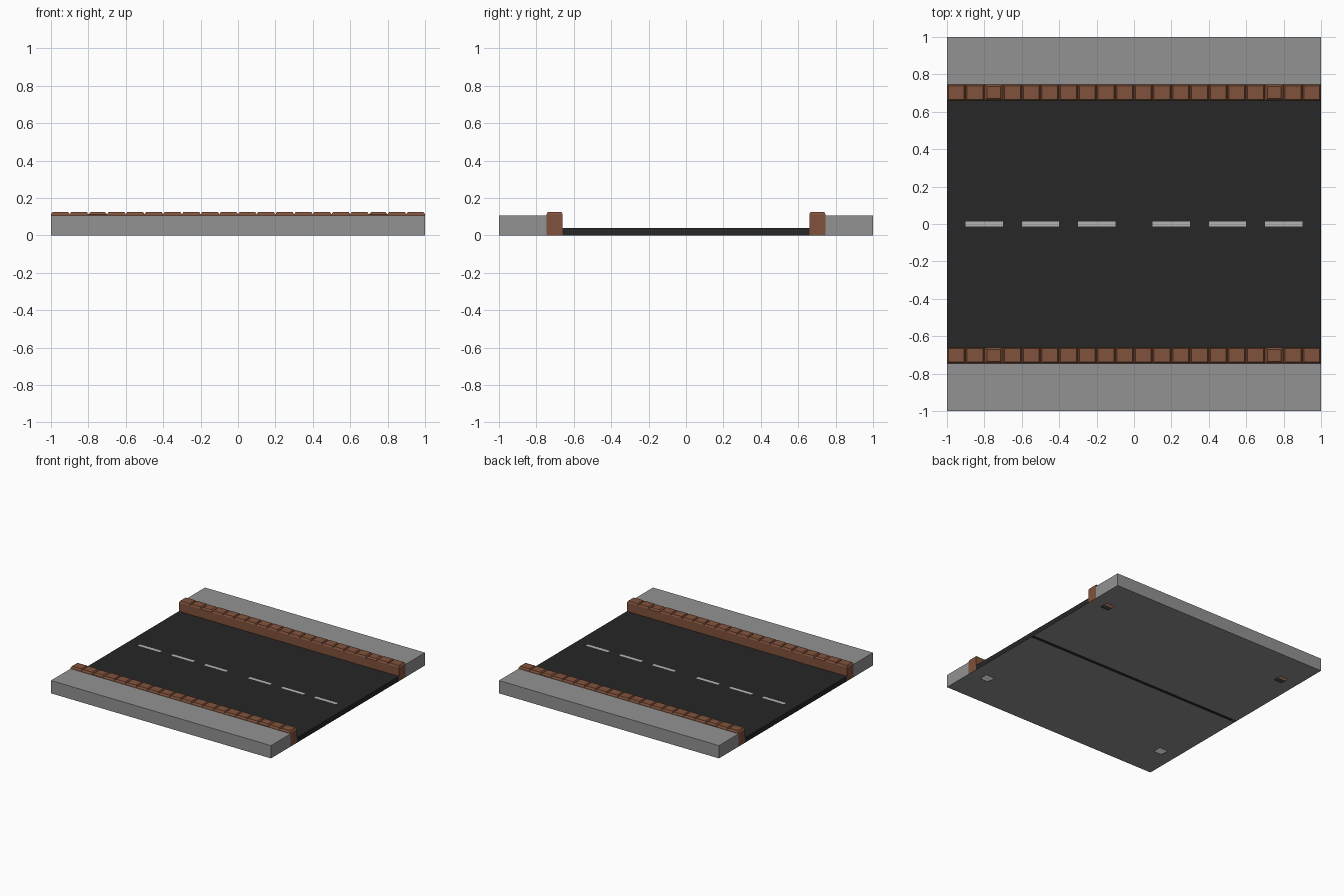
import bpy, bmesh

if "Cube" in bpy.data.objects:
    bpy.data.objects.remove(bpy.data.objects["Cube"])


def material(name, rgb):
    m = bpy.data.materials.new(name)
    m.diffuse_color = (*rgb, 1)
    m.use_nodes = True
    m.node_tree.nodes["Principled BSDF"].inputs["Base Color"].default_value = m.diffuse_color
    return m


asphalt = material("asphalt", (0.02, 0.02, 0.02))
brick = material("brick", (0.22, 0.085, 0.045))
paint = material("paint", (0.45, 0.46, 0.45))
concrete = material("concrete", (0.29, 0.29, 0.29))


def face(bm, *pts):
    return bm.faces.new([bm.verts.new(p) for p in pts])


def finish(bm, name, mat, recalc=True):
    bmesh.ops.remove_doubles(bm, verts=bm.verts[:], dist=1e-5)
    if recalc:
        bmesh.ops.recalc_face_normals(bm, faces=bm.faces[:])
    me = bpy.data.meshes.new(name)
    bm.to_mesh(me)
    bm.free()
    me.materials.append(mat)
    ob = bpy.data.objects.new(name, me)
    bpy.context.collection.objects.link(ob)
    return ob


def open_box(name, y0, y1, z1, mat):
    """Box over the full length, open underneath."""
    bm = bmesh.new()
    bmesh.ops.create_cube(bm, size=1)
    for v in bm.verts:
        v.co = (v.co.x * 2, y0 + (v.co.y + 0.5) * (y1 - y0), (v.co.z + 0.5) * z1)
    bm.normal_update()
    under = [f for f in bm.faces if f.normal.z < -0.5]
    bmesh.ops.delete(bm, geom=under, context='FACES')
    return finish(bm, name, mat, recalc=False)


ROAD, WALK = 0.66, 0.745           # curb edges in y
ROAD_Z, WALK_Z, BRICK_Z, TOP = 0.04, 0.105, 0.112, 0.125


def curb(name, s):
    """Hollow curb with a row of bevelled bricks along its top."""
    bm = bmesh.new()
    a, b = s * ROAD, s * WALK
    for i in range(20):
        x0, x1 = -1 + i * 0.1, -0.9 + i * 0.1
        # road-side wall and the strip above the sidewalk
        for y, z in ((a, ROAD_Z), (b, WALK_Z)):
            face(bm, (x0, y, z), (x1, y, z), (x1, y, BRICK_Z), (x0, y, BRICK_Z))
        # brick top, with two odd bricks inset further
        d = 0.014 if i in (2, 17) else 0.008
        e = s * (0.01 if i in (2, 17) else 0.006)
        low = [(x0, a, BRICK_Z), (x1, a, BRICK_Z), (x1, b, BRICK_Z), (x0, b, BRICK_Z)]
        high = [(x0 + d, a + e, TOP), (x1 - d, a + e, TOP),
                (x1 - d, b - e, TOP), (x0 + d, b - e, TOP)]
        face(bm, *high)
        for k in range(4):
            n = (k + 1) % 4
            face(bm, low[k], low[n], high[n], high[k])
    # end caps
    for x in (-1, 1):
        face(bm, (x, a, 0), (x, b, 0), (x, b, WALK_Z), (x, b, BRICK_Z),
             (x, a, BRICK_Z), (x, a, ROAD_Z))
    return finish(bm, name, brick)


def base_plate(name, s):
    """Underside sheet with two square holes under the curb."""
    bm = bmesh.new()
    xs = (-1, -0.89, -0.815, 0.815, 0.89, 1)
    ys = (0.01, 0.67, 0.74, 1)
    for i in range(5):
        for j in range(3):
            if j == 1 and i in (1, 3):
                continue
            f = face(bm, *[(x, s * y, 0) for x, y in (
                (xs[i], ys[j]), (xs[i + 1], ys[j]),
                (xs[i + 1], ys[j + 1]), (xs[i], ys[j + 1]))])
            f.normal_update()
            if f.normal.z > 0:
                f.normal_flip()
    return finish(bm, name, concrete, recalc=False)


# road surface
open_box("road", -ROAD, ROAD, ROAD_Z, asphalt)

# sidewalks, curbs and underside on both sides
for side, s in (("front", -1), ("back", 1)):
    y0, y1 = sorted((s * WALK, s * 1.0))
    open_box(side + "_sidewalk", y0, y1, WALK_Z, concrete)
    curb(side + "_curb", s)
    base_plate(side + "_base_plate", s)

# dashed centre line
bm = bmesh.new()
for x in (-0.8, -0.5, -0.2, 0.2, 0.5, 0.8):
    z = ROAD_Z + 0.001
    face(bm, (x - 0.1, -0.013, z), (x + 0.1, -0.013, z),
         (x + 0.1, 0.013, z), (x - 0.1, 0.013, z))
finish(bm, "lane_dashes", paint, recalc=False)
